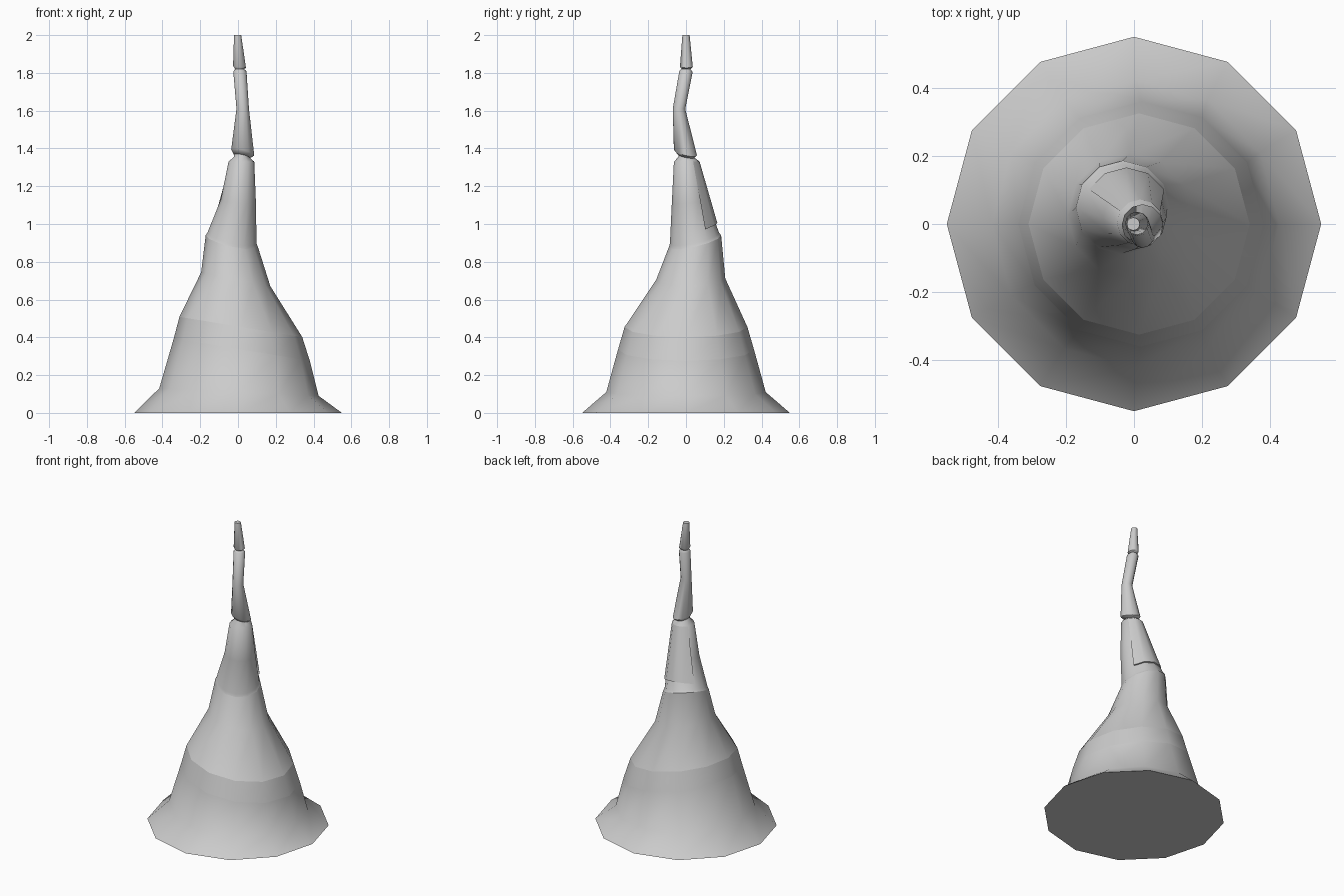
import bpy, bmesh
from math import cos, sin, pi, radians

if "Cube" in bpy.data.objects:
    bpy.data.objects.remove(bpy.data.objects["Cube"])

SIDES = 12


def ring_points(ring, steps):
    # ring = centre x, centre y, height, radius, slope along x, slope along y
    x, y, z, r, sx, sy = ring
    pts = []
    for i in steps:
        a = 2 * pi * i / SIDES
        dx, dy = r * cos(a), r * sin(a)
        pts.append((x + dx, y + dy, z + sx * dx + sy * dy))
    return pts


def loft(name, rings, cap_bottom=False, cap_top=False, inward=False, steps=None):
    closed = steps is None
    steps = range(SIDES) if closed else steps
    bm = bmesh.new()
    rows = [[bm.verts.new(p) for p in ring_points(r, steps)] for r in rings]
    n = len(rows[0])
    for lo, hi in zip(rows, rows[1:]):
        for i in range(n if closed else n - 1):
            j = (i + 1) % n
            bm.faces.new((lo[i], lo[j], hi[j], hi[i]))
    if cap_bottom:
        bm.faces.new(rows[0][::-1])
    if cap_top:
        bm.faces.new(rows[-1])
    if inward:
        bmesh.ops.reverse_faces(bm, faces=bm.faces[:])
    mesh = bpy.data.meshes.new(name)
    bm.to_mesh(mesh)
    bm.free()
    ob = bpy.data.objects.new(name, mesh)
    bpy.context.collection.objects.link(ob)
    mesh.shade_smooth()
    mesh.set_sharp_from_angle(angle=radians(50))
    return ob


band_low = (0.02, 0, 0.335, 0.36, -0.165, 0)
band_high = (0.015, 0, 0.455, 0.325, -0.165, 0)
fold = (-0.033, 0.048, 0.91, 0.138, -0.22, 0.22)
neck = (0.018, 0.004, 1.33, 0.068, 0, 0)

# flared brim with closed underside
loft("brim", [(0, 0, 0, 0.55, 0, 0), (0.005, 0, 0.11, 0.422, -0.047, 0), band_low],
     cap_bottom=True)

# dark hat band, facing inward
loft("hat_band", [band_low, band_high], inward=True)

# main cone above the band
loft("crown", [band_high, (-0.012, 0.025, 0.708, 0.183, -0.2, 0.02), fold])

# narrower cone rising out of the fold, tucked in at the neck
loft("upper_cone", [fold, (-0.032, 0.045, 0.925, 0.13, -0.22, 0.22),
                    (0.002, 0.018, 1.12, 0.093, -0.1, 0.1), neck,
                    (0.018, 0, 1.355, 0.04, 0, 0), (0.022, 0, 1.385, 0.04, 0, 0)])

# overhanging flap on the back of the upper cone
loft("back_flap", [(-0.022, 0.038, 0.96, 0.11, -0.1, 0.35),
                   (-0.022, 0.038, 0.96, 0.128, -0.1, 0.35), neck],
     steps=range(1, 6))

# bent section
loft("bent_section", [(0.022, 0, 1.36, 0.045, -0.2, -0.2),
                      (0.025, -0.003, 1.378, 0.061, -0.25, -0.25),
                      (0.025, -0.037, 1.61, 0.033, 0, 0),
                      (0.01, 0, 1.808, 0.035, 0, -0.1),
                      (0.008, 0.001, 1.822, 0.022, 0, 0)],
     cap_bottom=True, cap_top=True)

# tip
loft("tip", [(0.008, 0.001, 1.818, 0.022, 0, 0), (0.008, 0.002, 1.832, 0.034, -0.15, 0),
             (-0.002, 0, 2.0, 0.019, 0, 0)], cap_bottom=True, cap_top=True)
